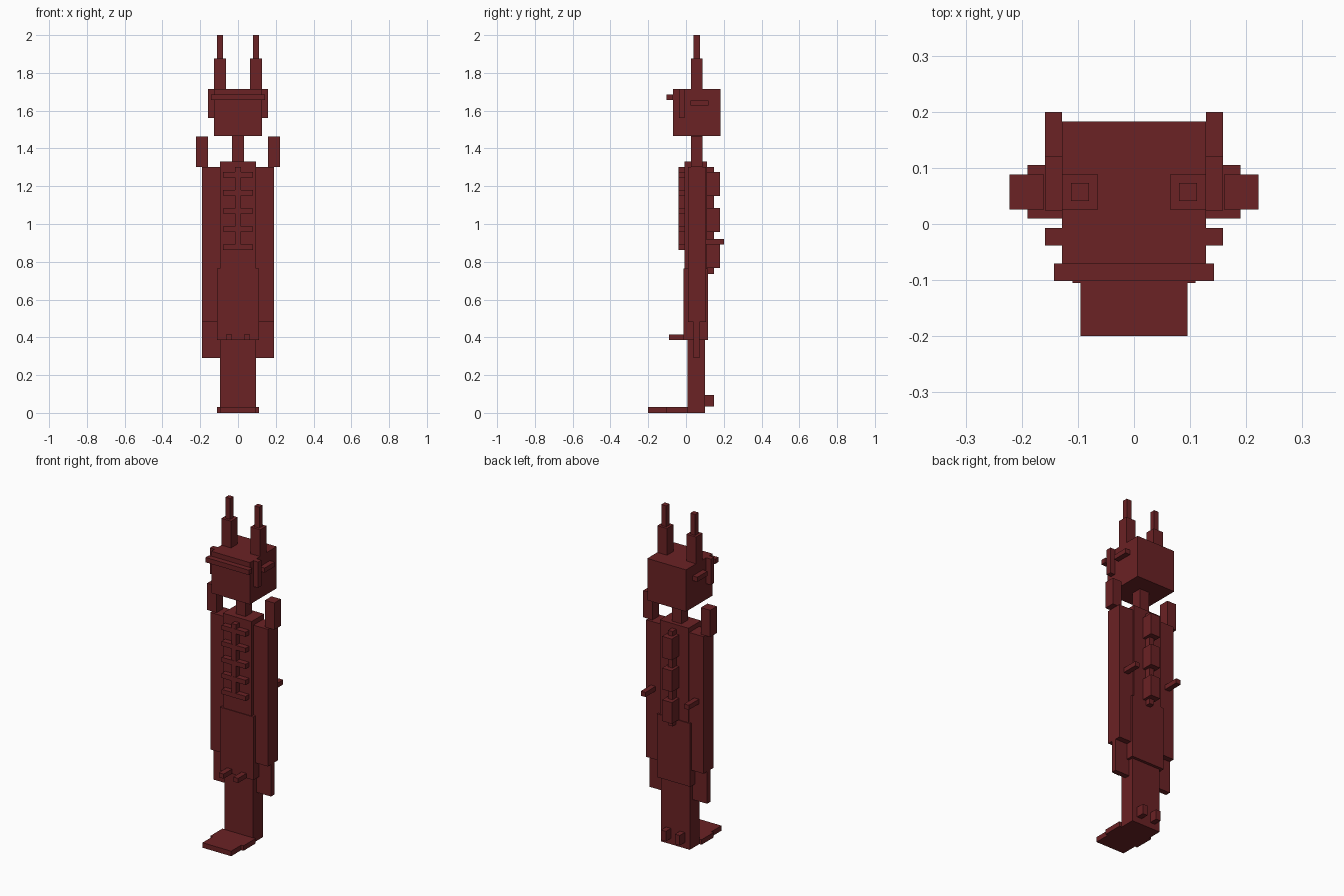
import bpy
import bmesh
from mathutils import Vector

if "Cube" in bpy.data.objects:
    bpy.data.objects.remove(bpy.data.objects["Cube"], do_unlink=True)

dark_red = bpy.data.materials.new("dark_red")
dark_red.use_nodes = True
colour = (0.145, 0.016, 0.018, 1)
dark_red.diffuse_color = colour
dark_red.node_tree.nodes["Principled BSDF"].inputs["Base Color"].default_value = colour


def box(name, x, y, z):
    """Flat-sided box spanning the (low, high) pair on each axis."""
    low, high = (Vector(corner) for corner in zip(x, y, z))
    bm = bmesh.new()
    bmesh.ops.create_cube(bm, size=1)
    for v in bm.verts:
        v.co = (low + high) / 2 + v.co * (high - low)
    mesh = bpy.data.meshes.new(name)
    bm.to_mesh(mesh)
    bm.free()
    mesh.materials.append(dark_red)
    obj = bpy.data.objects.new(name, mesh)
    bpy.context.collection.objects.link(obj)
    return obj


def centred(name, half_width, y, z):
    return box(name, (-half_width, half_width), y, z)


def pair(name, x, y, z):
    box("left_" + name, x, y, z)
    box("right_" + name, (-x[1], -x[0]), y, z)


# Foot, leg and heel pegs
centred("foot", 0.095, (-0.2, 0.1), (0, 0.03))
centred("foot_flare", 0.11, (-0.105, 0.01), (0, 0.03))
centred("leg", 0.095, (0.008, 0.1), (0.03, 0.5))
pair("heel_peg", (0.03, 0.062), (0.1, 0.148), (0.035, 0.095))

# Body
centred("skirt", 0.11, (-0.012, 0.117), (0.387, 0.765))
centred("torso", 0.095, (-0.008, 0.112), (0.765, 1.33))
pair("knee_peg", (0.032, 0.064), (-0.09, -0.012), (0.387, 0.415))

# Chest ribs on a central bar
centred("breastbone", 0.015, (-0.04, -0.008), (0.87, 1.302))
for i in range(5):
    z = 0.863 + i * 0.096
    centred(f"rib_{i + 1}", 0.079, (-0.041, -0.008), (z, z + 0.028))

# Backbone with three blocks
centred("backbone", 0.015, (0.11, 0.148), (0.735, 1.302))
for i in range(3):
    z = 0.767 + i * 0.19
    centred(f"backbone_block_{i + 1}", 0.032, (0.11, 0.18), (z, z + 0.127))

# Arms, shoulders and elbow spikes
pair("arm", (0.095, 0.19), (0.01, 0.105), (0.482, 1.302))
pair("hand", (0.095, 0.19), (0.041, 0.072), (0.29, 0.482))
pair("shoulder", (0.16, 0.222), (0.026, 0.088), (1.302, 1.462))
pair("elbow_spike", (0.128, 0.159), (0.1, 0.2), (0.892, 0.92))

# Neck and head
centred("neck", 0.032, (0.026, 0.088), (1.33, 1.465))
centred("head", 0.128, (-0.07, 0.183), (1.465, 1.715))
centred("visor", 0.143, (-0.102, -0.07), (1.657, 1.686))
pair("cheek_guard", (0.128, 0.159), (-0.038, -0.007), (1.56, 1.715))
pair("temple_bar", (0.128, 0.159), (0.024, 0.12), (1.627, 1.655))

# Ears
pair("ear", (0.064, 0.128), (0.026, 0.088), (1.715, 1.875))
pair("ear_tip", (0.08, 0.112), (0.041, 0.073), (1.875, 2))
